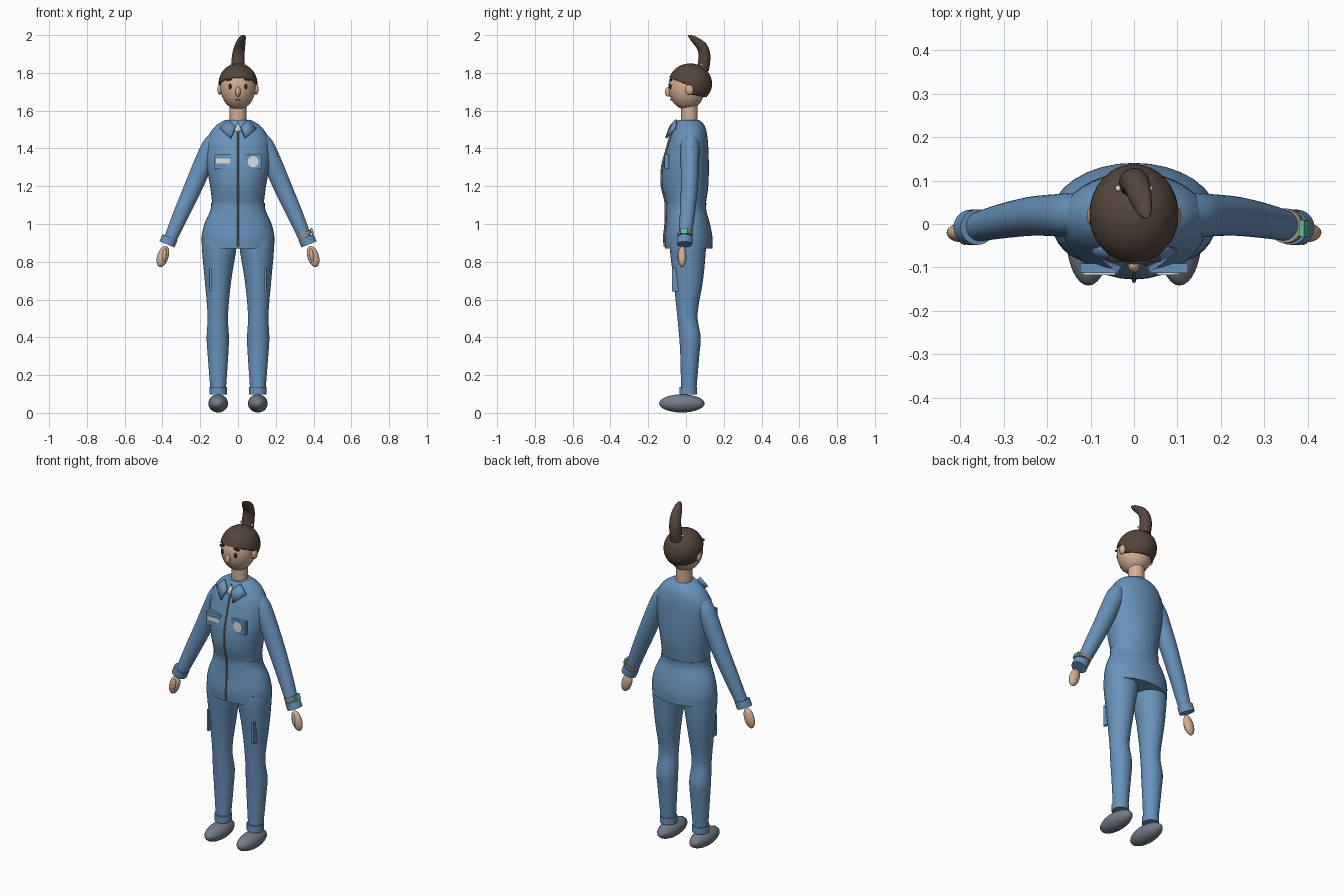
import bpy, bmesh
from math import sin, cos, pi, radians
from mathutils import Vector, Matrix

cube = bpy.data.objects.get("Cube")
if cube:
    bpy.data.objects.remove(cube)


def material(name, r, g, b):
    m = bpy.data.materials.new(name)
    m.use_nodes = True
    m.diffuse_color = (r, g, b, 1)
    m.node_tree.nodes["Principled BSDF"].inputs["Base Color"].default_value = (r, g, b, 1)
    return m


BLUE = material("overall_blue", .14, .29, .5)
SKIN = material("skin", .66, .43, .29)
HAIR = material("hair_brown", .09, .06, .045)
SHOE = material("shoe_grey", .17, .2, .24)
WHITE = material("off_white", .72, .74, .76)
DARK = material("dark_brown", .03, .022, .02)
ZIP = material("zip_brown", .32, .26, .23)
GREEN = material("watch_green", .12, .52, .36)
LIP = material("lip", .5, .25, .2)


def finish(bm, name, mat, side=1):
    """Turn a bmesh into a smooth-shaded object, mirrored when side is -1."""
    for v in bm.verts:
        v.co.x *= side
    bmesh.ops.recalc_face_normals(bm, faces=bm.faces[:])
    mesh = bpy.data.meshes.new(name)
    bm.to_mesh(mesh)
    bm.free()
    obj = bpy.data.objects.new(name, mesh)
    mesh.materials.append(mat)
    bpy.context.collection.objects.link(obj)
    bpy.ops.object.select_all(action="DESELECT")
    obj.select_set(True)
    bpy.context.view_layer.objects.active = obj
    bpy.ops.object.shade_smooth_by_angle(angle=radians(40))
    return obj


def loft(name, mat, sections, side=1, tilt=0, seg=32, steps=4):
    """Capped skin over elliptical rings (x, y, z, rx, ry), eased between them."""
    s = [Vector(p) for p in sections]
    rows = []
    for i in range(len(s) - 1):
        a, b, c, d = s[max(i - 1, 0)], s[i], s[i + 1], s[min(i + 2, len(s) - 1)]
        for k in range(steps):
            t = k / steps
            rows.append((b * 2 + (c - a) * t + (a * 2 - b * 5 + c * 4 - d) * t * t
                         + (b * 3 - a - c * 3 + d) * t ** 3) / 2)
    rows.append(s[-1])
    bm = bmesh.new()
    rings = []
    for x, y, z, rx, ry in rows:
        ring = []
        for k in range(seg):
            u, v = rx * cos(2 * pi * k / seg), ry * sin(2 * pi * k / seg)
            ring.append(bm.verts.new((x + u * cos(tilt), y + v, z + u * sin(tilt))))
        rings.append(ring)
    for lo, hi in zip(rings, rings[1:]):
        for k in range(seg):
            n = (k + 1) % seg
            bm.faces.new((lo[k], lo[n], hi[n], hi[k]))
    bm.faces.new(rings[0])
    bm.faces.new(rings[-1])
    return finish(bm, name, mat, side)


def ball_mesh(centre, radii, tilt=0):
    bm = bmesh.new()
    m = Matrix.Translation(centre) @ Matrix.Rotation(tilt, 4, "Y") @ Matrix.Diagonal((*radii, 1))
    bmesh.ops.create_uvsphere(bm, u_segments=32, v_segments=20, radius=1, matrix=m)
    return bm


def ball(name, mat, centre, radii, side=1, tilt=0):
    return finish(ball_mesh(centre, radii, tilt), name, mat, side)


def box(name, mat, centre, size, side=1, tilt=0):
    bm = bmesh.new()
    m = Matrix.Translation(centre) @ Matrix.Rotation(tilt, 4, "Y") @ Matrix.Diagonal((*size, 1))
    bmesh.ops.create_cube(bm, size=1, matrix=m)
    return finish(bm, name, mat, side)


def plate(name, mat, points, thick, side=1):
    bm = bmesh.new()
    bm.faces.new([bm.verts.new(p) for p in points])
    obj = finish(bm, name, mat, side)
    mod = obj.modifiers.new("Thickness", "SOLIDIFY")
    mod.thickness = thick
    mod.offset = 0
    return obj


# Torso and hips
loft("torso", BLUE, [
    (0, .015, 1.55, .07, .055), (0, .02, 1.53, .105, .072), (0, .02, 1.5, .136, .086),
    (0, .015, 1.45, .163, .1), (0, .007, 1.38, .17, .112), (0, -.002, 1.3, .165, .123),
    (0, -.004, 1.2, .148, .122), (0, 0, 1.12, .138, .107), (0, 0, 1.07, .136, .1)])
loft("hips", BLUE, [
    (0, .002, 1.11, .142, .106), (0, .002, 1.07, .147, .106), (0, .01, 1.0, .178, .117),
    (0, .013, .93, .193, .127), (0, .015, .87, .19, .125)])
loft("neck", SKIN, [(0, .018, 1.53, .044, .044), (0, .018, 1.65, .044, .044)])

# Front zip and undershirt
loft("zip", ZIP, [
    (0, -.068, 1.5, .005, .007), (0, -.086, 1.45, .005, .007), (0, -.106, 1.38, .005, .007),
    (0, -.126, 1.3, .005, .007), (0, -.127, 1.2, .005, .007), (0, -.107, 1.11, .005, .007),
    (0, -.108, 1.0, .005, .007), (0, -.115, .93, .005, .007), (0, -.111, .88, .005, .007)], seg=8)
plate("undershirt", WHITE, [(-.02, -.08, 1.49), (.02, -.08, 1.49), (0, -.06, 1.54)], .008)

# Head, mouth and nose
ball("head", SKIN, (0, .005, 1.725), (.093, .098, .12))
ball("nose", SKIN, (0, -.094, 1.7), (.014, .018, .026))
ball("mouth", LIP, (0, -.08, 1.657), (.016, .005, .004))

# Hair cap: high hairline in front, low one behind the ears
bm = ball_mesh((0, .022, 1.743), (.103, .116, .107))
FRONT, BACK = (Vector((0, 0, 1.74)), Vector((0, .39, 1))), (Vector((0, .11, 1.67)), Vector((0, .2, 1)))
for co, no in (FRONT, BACK, (Vector((0, .025, 0)), Vector((0, 1, 0)))):
    bmesh.ops.bisect_plane(bm, geom=bm.verts[:] + bm.edges[:] + bm.faces[:], plane_co=co, plane_no=no)
bare = []
for f in bm.faces:
    c = f.calc_center_median()
    co, no = FRONT if c.y < .025 else BACK
    if (c - co).dot(no) < 0:
        bare.append(f)
bmesh.ops.delete(bm, geom=bare, context="FACES")
hair = finish(bm, "hair", HAIR)
mod = hair.modifiers.new("Thickness", "SOLIDIFY")
mod.thickness = .018

# Ponytail
loft("ponytail", HAIR, [
    (0, .088, 1.81, .033, .033), (0, .097, 1.87, .034, .032), (.005, .093, 1.92, .031, .031),
    (.014, .068, 1.96, .026, .034), (.024, .035, 1.99, .017, .022), (.028, .022, 2, .008, .01)], seg=20)

ARM = radians(22)
for side, label in ((1, "left"), (-1, "right")):
    def n(part):
        return f"{label}_{part}"

    # Face details
    ball(n("eye"), DARK, (.042, -.082, 1.728), (.009, .007, .014), side)
    box(n("eyebrow"), DARK, (.046, -.08, 1.763), (.03, .014, .007), side, radians(8))
    ball(n("ear"), SKIN, (.096, .018, 1.712), (.013, .022, .028), side)
    ball(n("hair_bead"), WHITE, (.036, .082, 1.843), (.007, .007, .007), side)

    # Collar and chest pocket
    plate(n("collar"), BLUE, [(.014, -.083, 1.515), (.052, -.05, 1.552), (.097, -.06, 1.505),
                              (.038, -.105, 1.455)], .012, side)
    box(n("chest_pocket"), BLUE, (.08, -.102, 1.33), (.09, .022, .078), side)

    # Arm, cuff and hand
    loft(n("arm"), BLUE, [
        (.125, .02, 1.47, .025, .035), (.143, .02, 1.41, .05, .05), (.188, .02, 1.31, .05, .048),
        (.235, .018, 1.2, .048, .045), (.302, .007, 1.05, .042, .04), (.358, -.006, .92, .034, .034)],
        side, ARM)
    loft(n("sleeve_cuff"), BLUE, [(.36, -.007, .93, .043, .041), (.376, -.008, .892, .043, .041)],
         side, ARM, steps=1)
    ball(n("hand"), SKIN, (.398, -.02, .828), (.03, .022, .058), side, -radians(18))
    ball(n("thumb"), SKIN, (.39, -.035, .835), (.011, .013, .036), side, -radians(8))

    # Leg, cuff, pocket and shoe
    loft(n("leg"), BLUE, [
        (.098, .01, .92, .09, .095), (.1, .01, .86, .09, .095), (.106, .012, .7, .07, .078),
        (.107, .007, .52, .054, .054), (.107, .021, .4, .059, .057), (.106, .02, .3, .054, .05),
        (.105, .014, .11, .04, .04)], side)
    loft(n("trouser_cuff"), BLUE, [(.105, .012, .137, .046, .047), (.105, .012, .098, .046, .047)],
         side, steps=1)
    box(n("leg_pocket"), BLUE, (.146, -.045, .705), (.012, .056, .125), side)
    ball(n("shoe"), SHOE, (.105, -.022, .05), (.052, .12, .048), side)

# Name strip and round badge on the chest pockets
box("name_strip", WHITE, (-.08, -.113, 1.333), (.075, .008, .025))
bm = bmesh.new()
bmesh.ops.create_cone(bm, cap_ends=True, segments=24, radius1=.029, radius2=.029, depth=.008,
                      matrix=Matrix.Translation((.08, -.113, 1.33)) @ Matrix.Rotation(pi / 2, 4, "X"))
finish(bm, "round_badge", WHITE)

# Wrist watch
loft("watch_band", ZIP, [(.348, -.004, .955, .041, .04), (.355, -.005, .938, .041, .04)],
     tilt=ARM, steps=1)
box("watch_face", GREEN, (.392, -.01, .962), (.012, .038, .032), tilt=-ARM)
